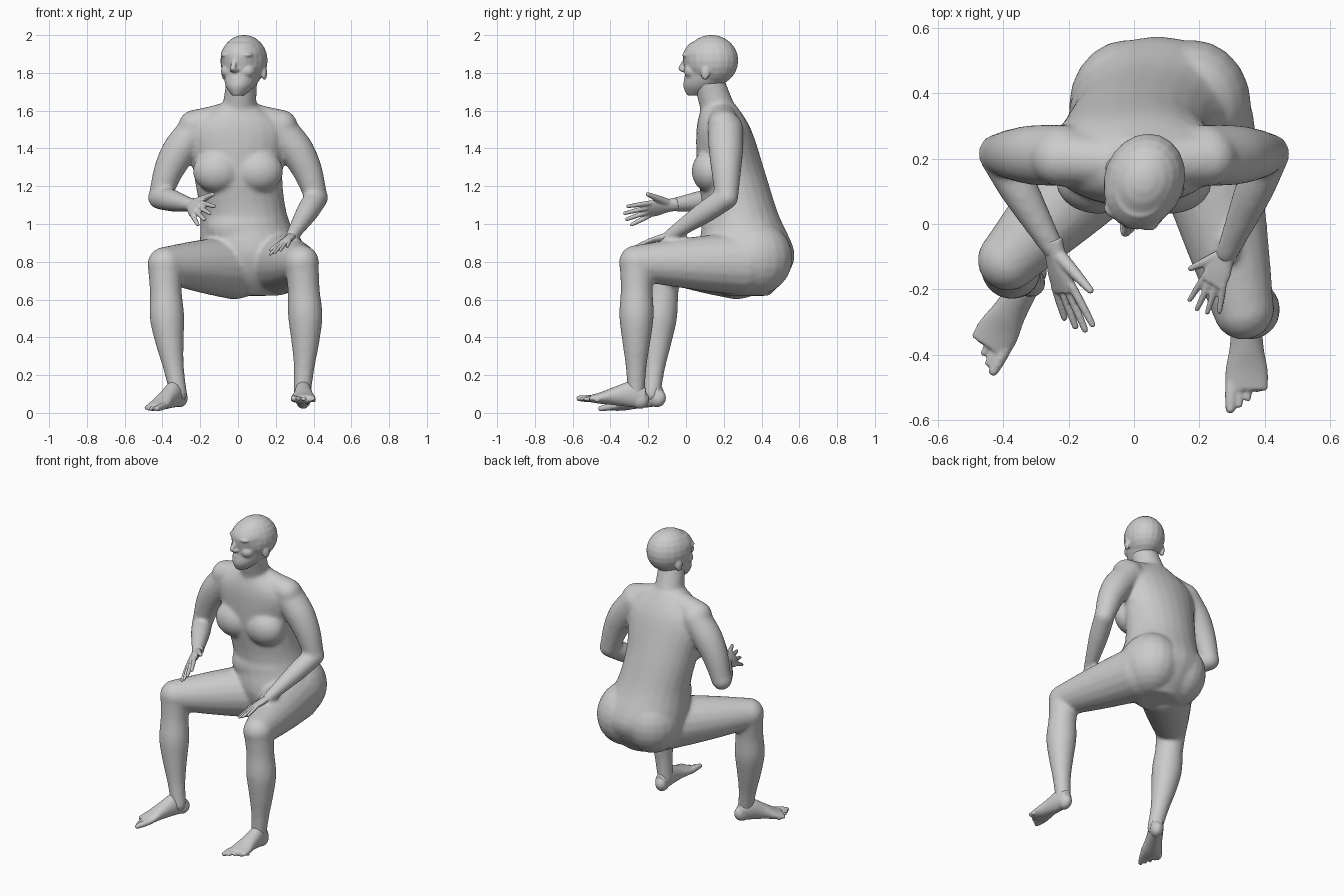
import bpy, bmesh, math
from mathutils import Vector, Matrix

default_cube = bpy.data.objects.get("Cube")
if default_cube:
    bpy.data.objects.remove(default_cube)

grey = bpy.data.materials.new("plain_grey")
grey.use_nodes = True
grey.diffuse_color = (0.6, 0.6, 0.6, 1)
grey.node_tree.nodes["Principled BSDF"].inputs["Base Color"].default_value = grey.diffuse_color


def frame(origin, forward, side, scale=1):
    """Matrix with local z forward, local x to the side and local y upward."""
    forward = Vector(forward).normalized()
    side = Vector(side)
    side = (side - forward * side.dot(forward)).normalized()
    upward = forward.cross(side)
    if upward.z < 0:
        upward.negate()
    turn = Matrix((side, upward, forward)).transposed().to_4x4()
    return Matrix.Translation(origin) @ turn @ Matrix.Scale(scale, 4)


def spline(rows, steps=4):
    """Smooth curve through rows of numbers."""
    rows = [Vector(row) for row in rows]
    last = len(rows) - 1
    curve = []
    for i in range(last):
        start, end = rows[i], rows[i + 1]
        slope_in = (end - rows[max(i - 1, 0)]) / 2
        slope_out = (rows[min(i + 2, last)] - start) / 2
        for k in range(steps):
            t = k / steps
            blend = t * t * (3 - 2 * t)
            curve.append(start * (1 - blend) + end * blend
                         + slope_in * (t * (1 - t) ** 2) - slope_out * (t * t * (1 - t)))
    return curve + [rows[last]]


def loft(bm, rows, place=Matrix(), sides=24):
    """Skin ovals (x, y, z, half width, half depth) stacked along local z."""
    rings = []
    for x, y, z, wide, deep in spline(rows):
        angles = [math.tau * k / sides for k in range(sides)]
        rings.append([bm.verts.new(place @ Vector((x + wide * math.cos(a), y + deep * math.sin(a), z)))
                      for a in angles])
    for low, high in zip(rings, rings[1:]):
        for k in range(sides):
            n = (k + 1) % sides
            bm.faces.new((low[k], low[n], high[n], high[k]))
    bm.faces.new(rings[0][::-1])
    bm.faces.new(rings[-1])


def blob(bm, centre, size, place=Matrix()):
    """Ellipsoid."""
    shape = place @ Matrix.Translation(centre) @ Matrix.Diagonal((*size, 1))
    bmesh.ops.create_uvsphere(bm, u_segments=20, v_segments=12, radius=1, matrix=shape)


def limb(bm, start, end, radii, place=Matrix(), side=(1, 0, 0), bow=0):
    """Round-ended tube with evenly spaced radii, bowed to the side."""
    start, end = Vector(start), Vector(end)
    along = place @ frame(start, end - start, side)
    length = (end - start).length
    count = len(radii) - 1
    loft(bm, [(bow * math.sin(math.pi * i / count), 0, length * i / count, r, r)
              for i, r in enumerate(radii)], along, sides=18)
    for z, r in ((0, radii[0]), (length, radii[-1])):
        blob(bm, (0, 0, z), (r, r, r), along)


def finish(bm, name, voxel, smoothing):
    """Fuse the overlapping forms into one skin."""
    bmesh.ops.recalc_face_normals(bm, faces=bm.faces)
    mesh = bpy.data.meshes.new(name)
    bm.to_mesh(mesh)
    bm.free()
    mesh.materials.append(grey)
    skin = bpy.data.objects.new(name, mesh)
    bpy.context.collection.objects.link(skin)
    fuse = skin.modifiers.new("fuse", 'REMESH')
    fuse.mode = 'VOXEL'
    fuse.voxel_size = voxel
    fuse.use_smooth_shade = True
    soften = skin.modifiers.new("soften", 'SMOOTH')
    soften.iterations = smoothing


# Joint positions shared by the parts
right_wrist, left_wrist = Vector((-.245, -.08, 1.1)), Vector((.285, -.09, .935))
right_ankle, left_ankle = Vector((-.315, -.18, .1)), Vector((.34, -.265, .1))

# Torso and neck
body = bmesh.new()
loft(body, [(.08, .32, .62, .13, .12), (.08, .32, .72, .23, .21), (.07, .32, .85, .27, .255),
            (.03, .29, 1.05, .23, .2), (0, .24, 1.27, .235, .18),
            (0, .2, 1.5, .26, .145), (0, .175, 1.63, .1, .09)])
limb(body, (0, .19, 1.54), (.02, .12, 1.76), (.1, .088, .082))

# Shoulder slopes, chest, seat, belly and groin
for side in (-1, 1):
    limb(body, (side * .04, .19, 1.57), (side * .23, .2, 1.52), (.08, .08, .085))
    blob(body, (side * .11, .13, 1.28), (.13, .1, .115))
    blob(body, (.08 + side * .1, .36, .82), (.18, .205, .2))
blob(body, (.03, .2, .98), (.2, .12, .13))
blob(body, (.065, .15, .82), (.08, .07, .1))

# Legs
for side, hip, knee, ankle in ((-1, (-.02, .27, .77), (-.385, -.11, .785), right_ankle),
                               (1, (.2, .3, .79), (.335, -.26, .795), left_ankle)):
    limb(body, hip, knee, (.17, .15, .125, .095))
    limb(body, knee, ankle, (.093, .085, .092, .075, .055, .046), side=(side, 0, 0), bow=.02)

# Arms
for side, wrist in ((-1, right_wrist), (1, left_wrist)):
    shoulder, elbow = (side * .22, .21, 1.5), (side * .415, .215, 1.14)
    limb(body, shoulder, elbow, (.095, .092, .078, .062), side=(side, 0, 0), bow=.03)
    limb(body, elbow, wrist, (.062, .06, .048, .034))
finish(body, "body", .011, 10)

# Head, turned a little to its right
head = bmesh.new()
gaze = Matrix.Translation((.03, .13, 0)) @ Matrix.Rotation(math.radians(-20), 4, 'Z')
loft(head, [(0, -.09, 1.68, .03, .04), (0, -.05, 1.73, .075, .1), (0, -.01, 1.8, .1, .13),
            (0, -.01, 1.9, .115, .14), (0, -.02, 1.96, .08, .09)], gaze)
blob(head, (0, .005, 1.865), (.123, .145, .136), gaze)
# Nose, lips and chin
limb(head, (0, -.135, 1.88), (0, -.165, 1.825), (.01, .013, .016), gaze)
blob(head, (0, -.15, 1.815), (.026, .02, .012), gaze)
for z in (1.757, 1.772):
    blob(head, (0, -.125, z), (.034, .022, .009), gaze)
blob(head, (0, -.11, 1.705), (.035, .03, .022), gaze)
# Brows, eyes, cheeks and ears
for side in (-1, 1):
    blob(head, (side * .045, -.11, 1.895), (.045, .03, .014), gaze)
    blob(head, (side * .04, -.112, 1.867), (.024, .02, .012), gaze)
    blob(head, (side * .05, -.085, 1.81), (.045, .045, .04), gaze)
    blob(head, (side * .113, .01, 1.8), (.014, .024, .038), gaze)
finish(head, "head", .006, 5)


def make_hand(name, wrist, forward, thumb_side, scale):
    """Palm, four fingers and a thumb on local +x, palm facing local -y."""
    hand = bmesh.new()
    place = frame(wrist, forward, thumb_side, scale)
    loft(hand, [(0, 0, -.03, .032, .03), (0, 0, .02, .035, .024), (0, 0, .07, .047, .02),
                (0, 0, .12, .046, .014)], place)
    for i, reach in enumerate((.2, .225, .235, .22)):
        x = .024 * (i - 1.5)
        limb(hand, (x, 0, .1), (x * 1.6, -.02, reach), (.012, .0115, .009), place)
    limb(hand, (.02, 0, .02), (.1, -.01, .12), (.02, .016, .01), place)
    finish(hand, name, .0055, 1)


make_hand("right_hand", right_wrist, (.07, -.27, -.05), (.6, -.1, .7), 1.12)
make_hand("left_hand", left_wrist, (-.09, -.19, -.07), (-.8, 0, -.4), .9)


def make_foot(name, heel, forward, big_toe_side):
    """Heel, instep and ball, then five toes with the big one on local +x."""
    foot = bmesh.new()
    place = frame(heel, forward, big_toe_side)
    blob(foot, (0, .05, .055), (.04, .05, .05), place)
    loft(foot, [(0, .06, .03, .036, .055), (0, .075, .1, .045, .07), (0, .055, .19, .052, .05),
                (0, .036, .26, .065, .032), (0, .025, .32, .064, .018)], place)
    for i in range(5):
        x = .05 - .027 * i
        radius = .013 if i else .019
        tip = .375 - .008 * i - .004 * i * i
        limb(foot, (x * .9, .028, .28), (x, .02, tip), (radius, radius, radius * .8), place)
    finish(foot, name, .006, 2)


make_foot("left_foot", (.345, -.195, .015), (0, -.4, .045), (-1, 0, 0))
make_foot("right_foot", (-.275, -.105, .035), (-.19, -.31, -.035), (1, -.5, .1))
